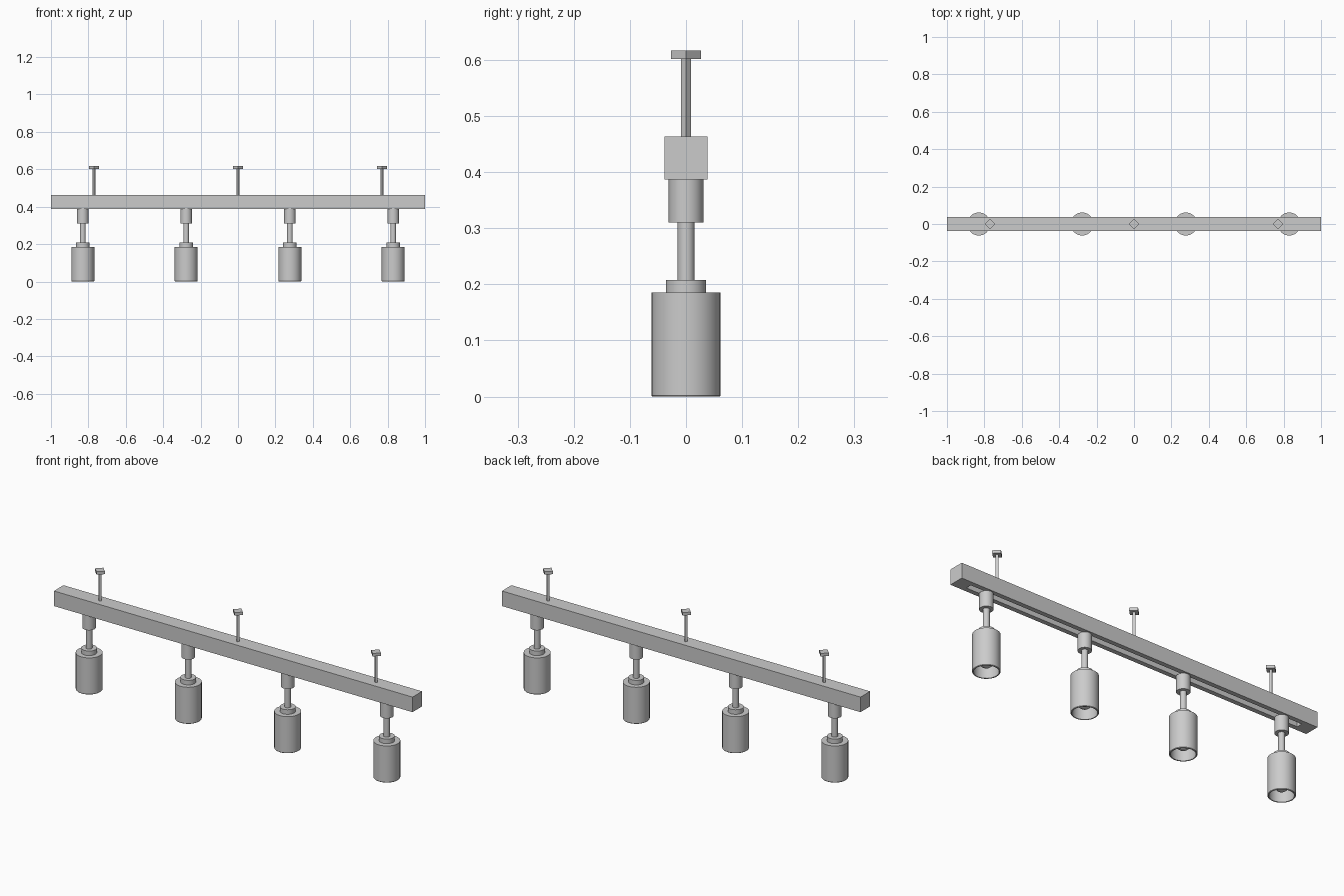
import bpy, math

if "Cube" in bpy.data.objects:
    bpy.data.objects.remove(bpy.data.objects["Cube"])

LAMP_X = (-0.83, -0.277, 0.277, 0.83)
HANGER_X = (-0.77, 0.0, 0.77)


def box(name, size, loc):
    bpy.ops.mesh.primitive_cube_add(size=1, location=loc)
    ob = bpy.context.object
    ob.name = name
    ob.scale = size
    bpy.ops.object.transform_apply(location=False, rotation=False, scale=True)
    return ob


def lathe(name, profile, x, sides=32, smooth=True):
    """Revolve (radius, z) points about a vertical axis at x; zero radius closes an end."""
    verts, rings, faces = [], [], []
    for r, z in profile:
        n = 1 if r == 0 else sides
        rings.append([len(verts) + i for i in range(n)])
        verts += [(r * math.cos(math.tau * i / sides), r * math.sin(math.tau * i / sides), z)
                  for i in range(n)]
    for a, b in zip(rings, rings[1:]):
        for i in range(sides):
            quad = [a[i % len(a)], a[(i + 1) % sides % len(a)],
                    b[(i + 1) % sides % len(b)], b[i % len(b)]]
            faces.append(list(dict.fromkeys(quad)))
    mesh = bpy.data.meshes.new(name)
    mesh.from_pydata(verts, [], faces)
    ob = bpy.data.objects.new(name, mesh)
    ob.location.x = x
    bpy.context.collection.objects.link(ob)
    if smooth:
        bpy.ops.object.select_all(action='DESELECT')
        ob.select_set(True)
        bpy.context.view_layer.objects.active = ob
        bpy.ops.object.shade_smooth_by_angle(angle=math.radians(35))
    return ob


def rod(name, r, z0, z1, x, sides=32, smooth=True):
    return lathe(name, [(0, z0), (r, z0), (r, z1), (0, z1)], x, sides, smooth)


# Rail with a long slot in its underside
rail = box("rail", (2.0, 0.076, 0.076), (0, 0, 0.425))
slot = box("slot_cutter", (1.86, 0.03, 0.06), (0, 0, 0.387))
slot.hide_render = True
slot.hide_viewport = True
cut = rail.modifiers.new("slot", 'BOOLEAN')
cut.object = slot
cut.solver = 'EXACT'

# Ceiling hangers: thin rods with diamond-shaped plates
for x in HANGER_X:
    rod("hanger_rod", 0.0085, 0.46, 0.603, x, 4, False)
    rod("hanger_plate", 0.027, 0.602, 0.617, x, 4, False)

# Spot lamps
for x in LAMP_X:
    rod("track_connector", 0.031, 0.31, 0.387, x)
    rod("lamp_stem", 0.015, 0.205, 0.312, x)
    rod("lamp_collar", 0.036, 0.184, 0.208, x)
    # Hollow shade, open at the bottom
    lathe("lamp_shade", [(0, 0.175), (0.055, 0.175), (0.055, 0.0), (0.06, 0.0),
                         (0.0615, 0.002), (0.0615, 0.185), (0, 0.185)], x)
    # Bulb: round end below, neck running up into the shade
    dome = [(0.034 * math.sin(a), 0.056 - 0.034 * math.cos(a))
            for a in (math.radians(15 * i) for i in range(1, 8))]
    lathe("bulb", [(0, 0.022)] + dome + [(0.018, 0.11), (0.016, 0.176), (0, 0.176)], x)
